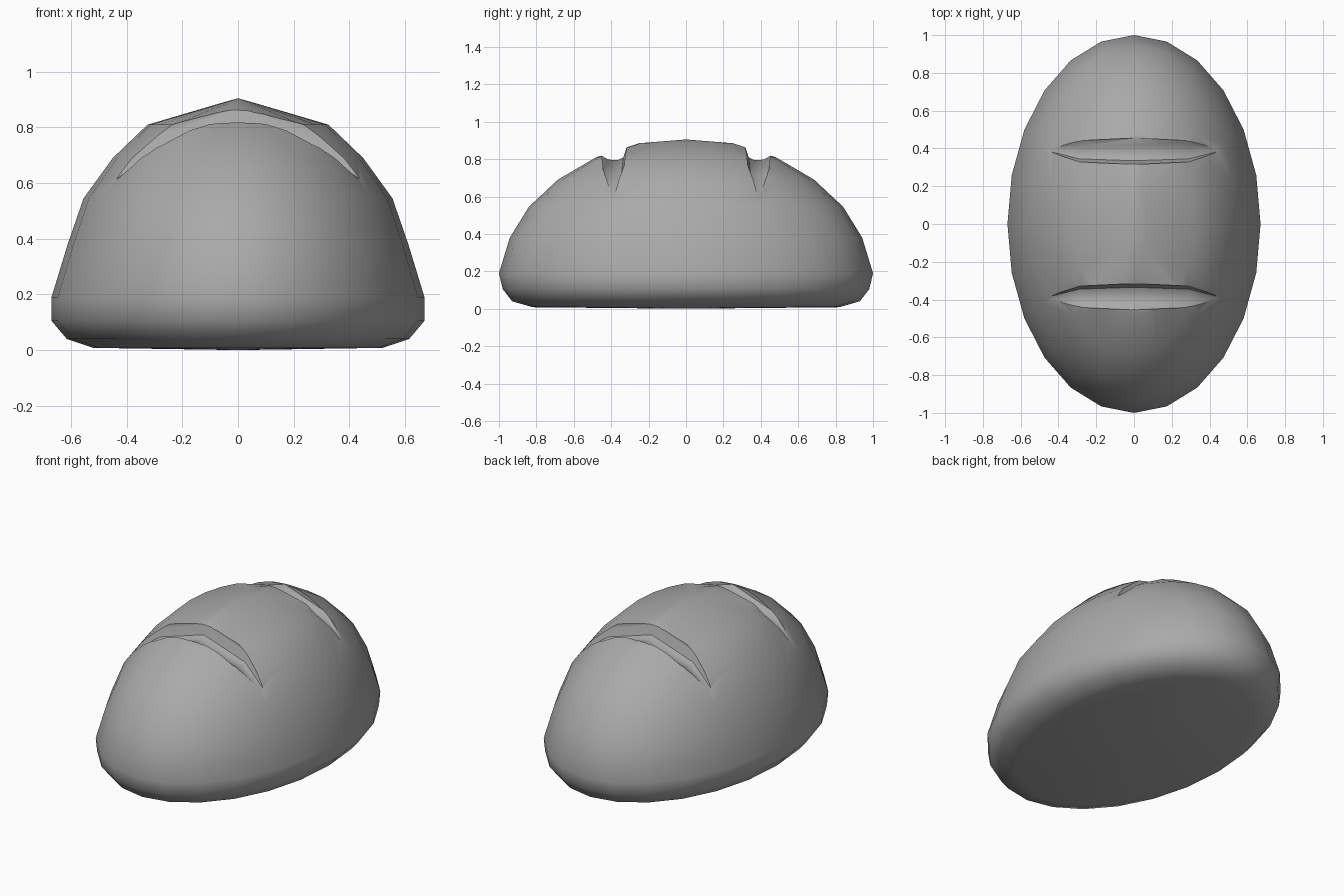
import bpy, bmesh, math

old = bpy.data.objects.get("Cube")
if old:
    bpy.data.objects.remove(old, do_unlink=True)

GREY = (0.4, 0.4, 0.4, 1)
crust = bpy.data.materials.new("crust_grey")
crust.use_nodes = True
crust.diffuse_color = GREY
crust.node_tree.nodes["Principled BSDF"].inputs["Base Color"].default_value = GREY


def loft(name, rings, start, end):
    """Skin a list of closed rings and fan each end to a point."""
    bm = bmesh.new()
    loops = [[bm.verts.new(p) for p in ring] for ring in rings]
    n = len(loops[0])
    tips = bm.verts.new(start), bm.verts.new(end)
    for i in range(n):
        j = (i + 1) % n
        for a, b in zip(loops, loops[1:]):
            bm.faces.new((a[i], a[j], b[j], b[i]))
        bm.faces.new((tips[0], loops[0][j], loops[0][i]))
        bm.faces.new((tips[1], loops[-1][i], loops[-1][j]))
    bmesh.ops.recalc_face_normals(bm, faces=bm.faces)
    mesh = bpy.data.meshes.new(name)
    bm.to_mesh(mesh)
    bm.free()
    mesh.materials.append(crust)
    obj = bpy.data.objects.new(name, mesh)
    bpy.context.collection.objects.link(obj)
    return obj


# Loaf body: oval rings as (height, half width, half length)
LEVELS = [(0.008, 0.52, 0.82), (0.04, 0.615, 0.93), (0.105, 0.67, 0.98),
          (0.19, 0.67, 1.0), (0.38, 0.612, 0.942), (0.545, 0.555, 0.84),
          (0.69, 0.45, 0.685), (0.81, 0.325, 0.48), (0.885, 0.07, 0.25)]
SIDES = 24
angles = [math.tau * i / SIDES for i in range(SIDES)]
loaf = loft("bread_loaf",
            [[(a * math.cos(t), b * math.sin(t), z) for t in angles]
             for z, a, b in LEVELS],
            (0, 0, 0), (0, 0, 0.905))

# Slash cutters: steep inner wall, shallow outer lip, pointed ends
SECTION = [(-0.07, 0.1), (-0.07, 0.02), (-0.05, -0.04), (-0.02, -0.055),
           (0.03, -0.053), (0.07, -0.03), (0.07, 0.1)]
ARCH = [(-0.29, 0.755, 0.8), (0, 0.85, 1), (0.29, 0.755, 0.8)]
for side, label in ((-1, "front"), (1, "back")):
    cutter = loft(label + "_slash_cutter",
                  [[(x, side * (0.385 + s * dy), z + s * dz) for dy, dz in SECTION]
                   for x, z, s in ARCH],
                  (-0.47, side * 0.39, 0.59), (0.47, side * 0.39, 0.59))
    cutter.hide_render = True
    cutter.hide_set(True)
    cut = loaf.modifiers.new(label + "_slash", 'BOOLEAN')
    cut.operation = 'DIFFERENCE'
    cut.solver = 'EXACT'
    cut.object = cutter

# Bake the slashes into the loaf, then drop the cutters
bpy.context.view_layer.update()
baked = bpy.data.meshes.new_from_object(
    loaf.evaluated_get(bpy.context.evaluated_depsgraph_get()))
loaf.modifiers.clear()
loaf.data = baked
for label in ("front", "back"):
    bpy.data.objects.remove(bpy.data.objects[label + "_slash_cutter"], do_unlink=True)

# Smooth crust with crisp slash edges
bpy.ops.object.select_all(action='DESELECT')
loaf.select_set(True)
bpy.context.view_layer.objects.active = loaf
bpy.ops.object.shade_smooth_by_angle(angle=math.radians(42))
